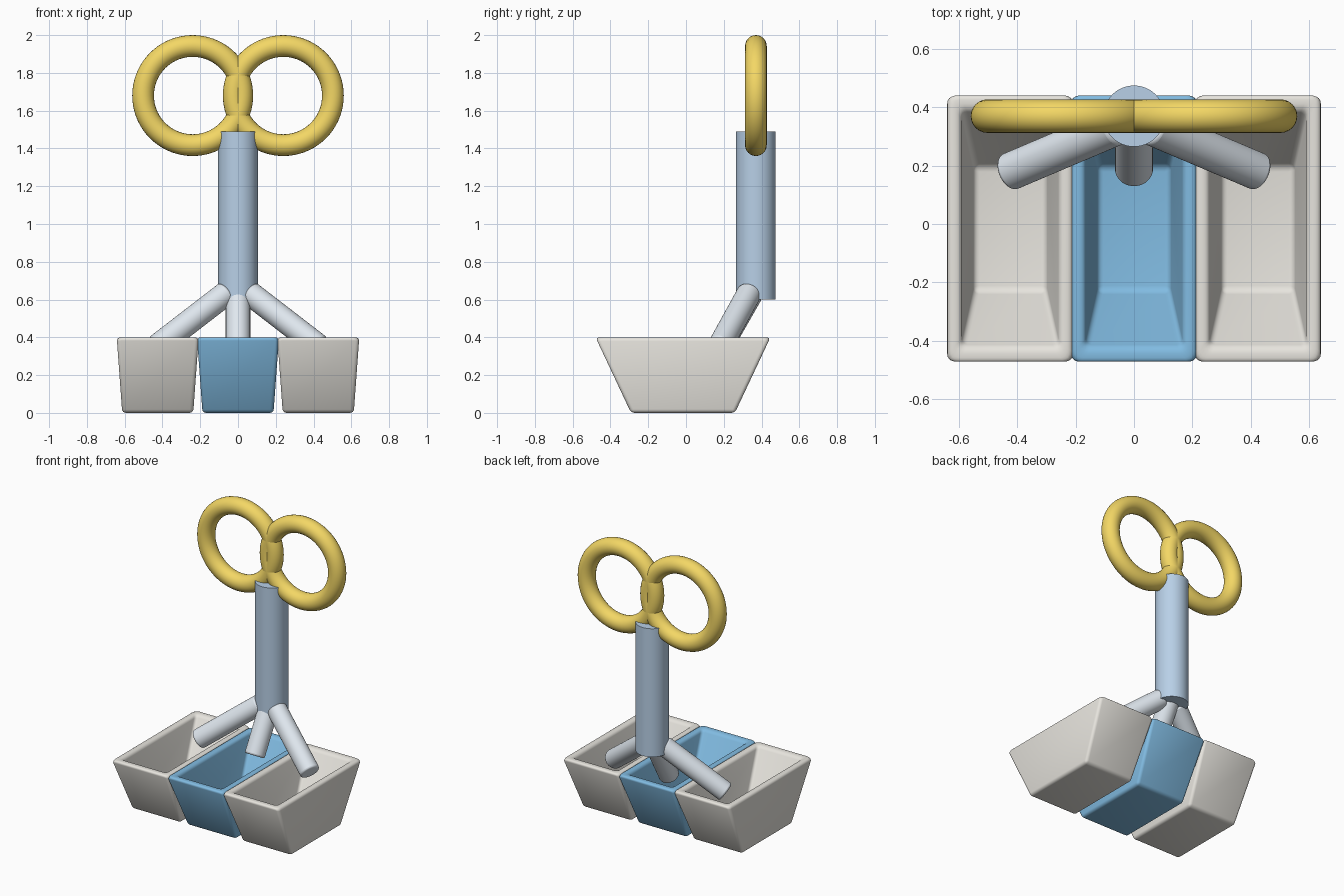
import bpy, bmesh, math
from mathutils import Vector

if "Cube" in bpy.data.objects:
    bpy.data.objects.remove(bpy.data.objects["Cube"])


def material(name, rgb):
    m = bpy.data.materials.new(name)
    m.diffuse_color = (*rgb, 1)
    m.use_nodes = True
    m.node_tree.nodes["Principled BSDF"].inputs["Base Color"].default_value = m.diffuse_color
    return m


YELLOW = material("yellow", (0.90, 0.68, 0.13))
STEEL = material("steel_blue", (0.48, 0.63, 0.80))
PALE = material("pale_grey_blue", (0.74, 0.80, 0.86))
BLUE = material("blue", (0.22, 0.50, 0.76))
CREAM = material("cream", (0.80, 0.78, 0.73))


def finish(ob, name, mat, angle=35):
    ob.name = name
    ob.data.materials.append(mat)
    bpy.ops.object.select_all(action='DESELECT')
    ob.select_set(True)
    bpy.context.view_layer.objects.active = ob
    bpy.ops.object.shade_smooth_by_angle(angle=math.radians(angle))


def rod(name, a, b, radius, mat, bevel=0):
    a, b = Vector(a), Vector(b)
    d = b - a
    bpy.ops.mesh.primitive_cylinder_add(vertices=48, radius=radius, depth=d.length, location=(a + b) / 2)
    ob = bpy.context.object
    ob.rotation_euler = d.to_track_quat('Z', 'Y').to_euler()
    finish(ob, name, mat)
    if bevel:
        m = ob.modifiers.new("rounded_rim", 'BEVEL')
        m.width, m.segments, m.limit_method = bevel, 3, 'ANGLE'


def bucket(name, x, mat):
    # Half width, half length and height of: outer base, outer rim, inner rim, inner floor
    rings = [(0.188, 0.275, 0), (0.217, 0.463, 0.4), (0.168, 0.408, 0.4), (0.125, 0.215, 0.05)]
    bm = bmesh.new()
    loops = [[bm.verts.new((sx * w, sy * l, z)) for sx, sy in ((-1, -1), (1, -1), (1, 1), (-1, 1))]
             for w, l, z in rings]
    for lo, hi in zip(loops, loops[1:]):
        for i in range(4):
            j = (i + 1) % 4
            bm.faces.new((lo[i], lo[j], hi[j], hi[i]))
    bm.faces.new(loops[0][::-1])
    bm.faces.new(loops[-1])
    bmesh.ops.bevel(bm, geom=bm.edges[:], offset=0.02, segments=4, profile=0.5, affect='EDGES')
    bmesh.ops.recalc_face_normals(bm, faces=bm.faces[:])
    me = bpy.data.meshes.new(name)
    bm.to_mesh(me)
    bm.free()
    ob = bpy.data.objects.new(name, me)
    bpy.context.collection.objects.link(ob)
    ob.location = (x, -0.016, 0)
    finish(ob, name, mat)


# Three tapered open buckets
bucket("middle_bucket", 0, BLUE)
for side, s in (("left", -1), ("right", 1)):
    bucket(side + "_bucket", s * 0.425, CREAM)
    # Slanted spouts into the outer buckets
    rod(side + "_spout", (s * 0.06, 0.335, 0.635), (s * 0.43, 0.178, 0.35), 0.065, PALE, 0.012)
    # Handle rings
    bpy.ops.mesh.primitive_torus_add(major_radius=0.2625, minor_radius=0.0575, major_segments=72,
                                     minor_segments=24, location=(s * 0.24, 0.37, 1.68),
                                     rotation=(math.pi / 2, 0, 0))
    finish(bpy.context.object, side + "_ring", YELLOW)

# Central spout and upright pipe
rod("middle_spout", (0, 0.345, 0.635), (0, 0.182, 0.35), 0.065, PALE, 0.012)
rod("upright_pipe", (0, 0.37, 0.6), (0, 0.37, 1.49), 0.105, STEEL)
